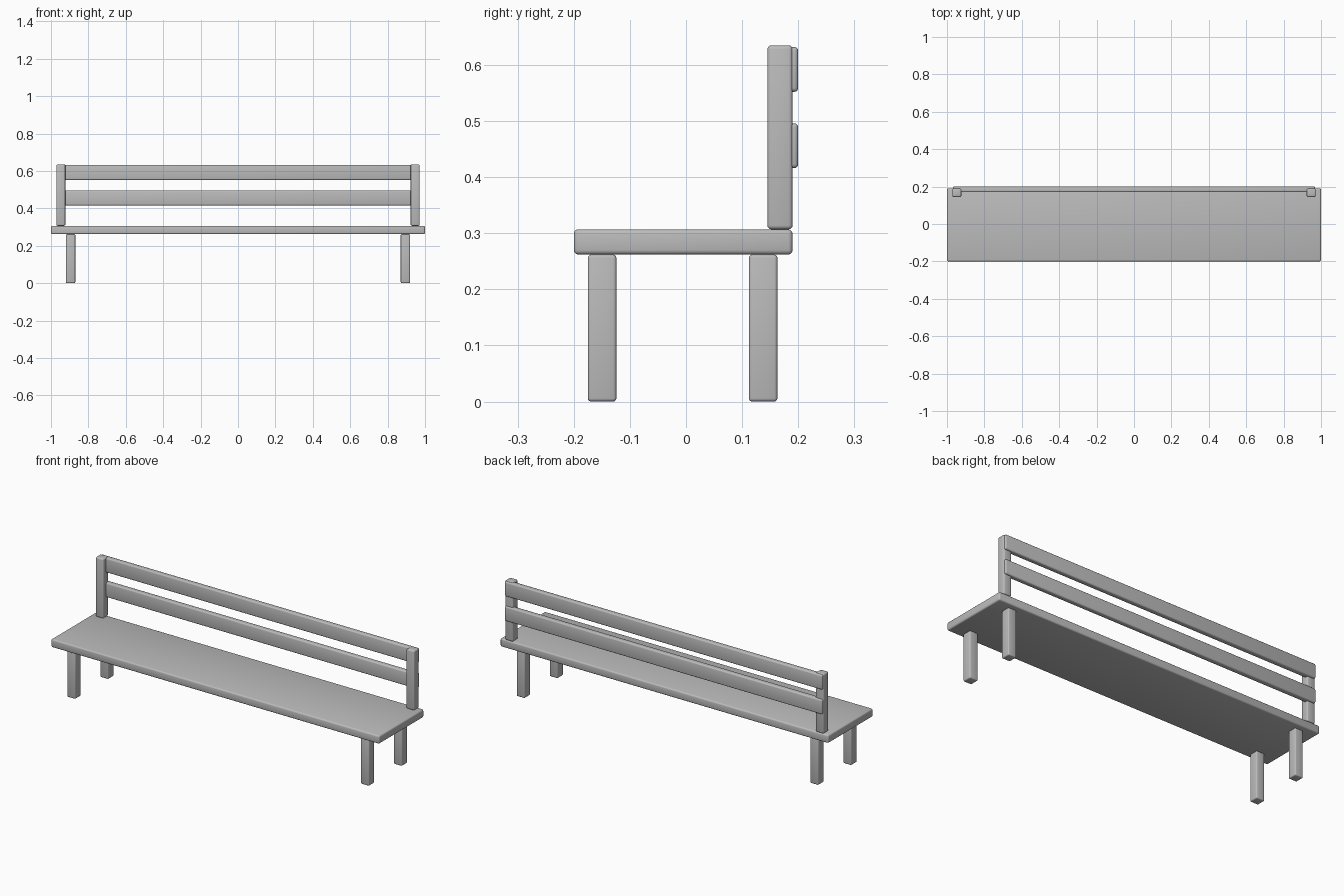
import bpy
import math

cube = bpy.data.objects.get("Cube")
if cube:
    bpy.data.objects.remove(cube, do_unlink=True)

# One plain grey finish
grey = bpy.data.materials.new("plain grey")
grey.use_nodes = True
colour = (0.5, 0.5, 0.5, 1)
grey.diffuse_color = colour
grey.node_tree.nodes["Principled BSDF"].inputs["Base Color"].default_value = colour


def board(name, x, y, z, bevel=0.008):
    """Rounded box from (min, max) ranges on each axis."""
    ranges = (x, y, z)
    bpy.ops.mesh.primitive_cube_add(size=1, location=[(a + b) / 2 for a, b in ranges])
    ob = bpy.context.object
    ob.name = name
    ob.scale = [b - a for a, b in ranges]
    bpy.ops.object.transform_apply(location=False, rotation=False, scale=True)
    mod = ob.modifiers.new("rounded edges", "BEVEL")
    mod.width = bevel
    mod.segments = 3
    bpy.ops.object.modifier_apply(modifier=mod.name)
    ob.data.materials.append(grey)
    bpy.ops.object.shade_smooth_by_angle(angle=math.radians(35))
    return ob


# Seat plank
board("seat", (-1, 1), (-0.2, 0.19), (0.262, 0.307))

# Legs and back posts on both sides
for side, s in (("left", 1), ("right", -1)):
    leg_x = sorted((s * 0.87, s * 0.92))
    board(f"front_leg_{side}", leg_x, (-0.175, -0.124), (0, 0.262), 0.006)
    board(f"rear_leg_{side}", leg_x, (0.112, 0.163), (0, 0.262), 0.006)
    post_x = sorted((s * 0.923, s * 0.971))
    board(f"back_post_{side}", post_x, (0.145, 0.19), (0.307, 0.635), 0.007)

# Back slats let into the rear of the posts
for name, low in (("upper_slat", 0.552), ("lower_slat", 0.416)):
    board(name, (-0.968, 0.968), (0.17, 0.2), (low, low + 0.08), 0.007)
